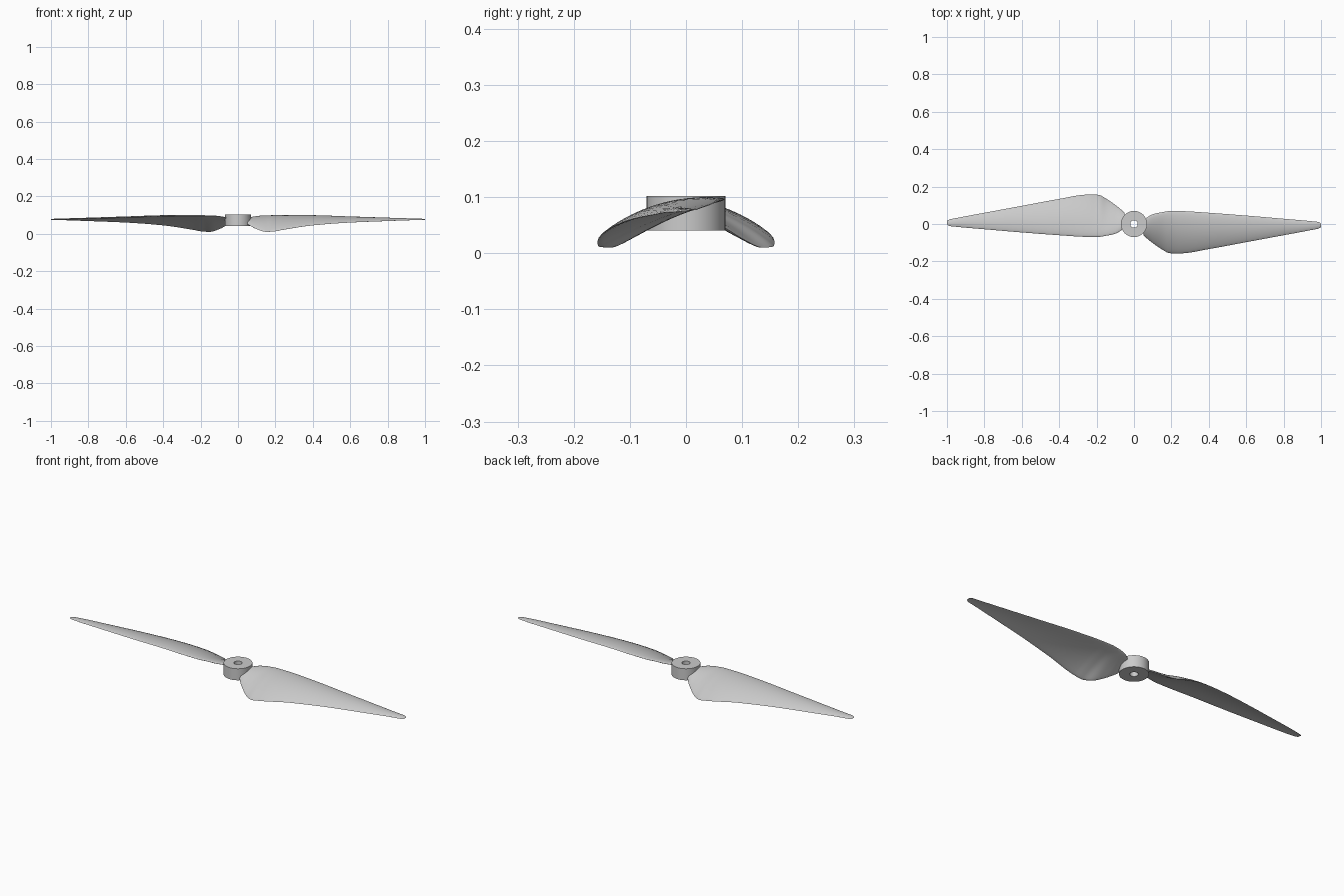
import bpy, bmesh, math

cube = bpy.data.objects.get("Cube")
if cube:
    bpy.data.objects.remove(cube)

grey = bpy.data.materials.new("light_grey")
grey.use_nodes = True
grey.diffuse_color = (0.6, 0.6, 0.6, 1)
grey.node_tree.nodes["Principled BSDF"].inputs["Base Color"].default_value = (0.6, 0.6, 0.6, 1)


def finish(name, bm, angle):
    bmesh.ops.recalc_face_normals(bm, faces=bm.faces)
    mesh = bpy.data.meshes.new(name)
    bm.to_mesh(mesh)
    bm.free()
    mesh.materials.append(grey)
    obj = bpy.data.objects.new(name, mesh)
    bpy.context.collection.objects.link(obj)
    bpy.ops.object.select_all(action="DESELECT")
    obj.select_set(True)
    bpy.context.view_layer.objects.active = obj
    bpy.ops.object.shade_smooth_by_angle(angle=math.radians(angle))
    return obj


def bridge(bm, a, b):
    n = len(a)
    for i in range(n):
        bm.faces.new((a[i], a[(i + 1) % n], b[(i + 1) % n], b[i]))


# Hub: a short ring with a shaft hole
def make_hub(radius=0.07, hole=0.02, low=0.04, high=0.102, sides=48):
    bm = bmesh.new()
    rings = []
    for r, z in ((hole, low), (radius, low), (radius, high), (hole, high)):
        rings.append([bm.verts.new((r * math.cos(math.tau * i / sides),
                                    r * math.sin(math.tau * i / sides), z))
                      for i in range(sides)])
    for k in range(4):
        bridge(bm, rings[k], rings[(k + 1) % 4])
    return finish("hub", bm, 30)


# Blade stations: x, front edge y, z, back edge y, z, thickness
STATIONS = [
    (0.05, -0.058, 0.052, 0.015, 0.08, 0.012),
    (0.07, -0.078, 0.040, 0.035, 0.087, 0.014),
    (0.10, -0.102, 0.025, 0.052, 0.092, 0.016),
    (0.15, -0.136, 0.010, 0.063, 0.096, 0.018),
    (0.19, -0.156, 0.012, 0.069, 0.096, 0.018),
    (0.24, -0.158, 0.021, 0.069, 0.096, 0.017),
    (0.40, -0.134, 0.045, 0.060, 0.094, 0.014),
    (0.60, -0.097, 0.060, 0.045, 0.087, 0.010),
    (0.80, -0.060, 0.068, 0.028, 0.081, 0.007),
    (0.96, -0.030, 0.073, 0.014, 0.077, 0.005),
    (0.985, -0.025, 0.073, 0.011, 0.077, 0.004),
    (1.0, -0.017, 0.074, 0.003, 0.076, 0.003),
]


def smooth_stations(steps=4):
    """Monotone cubic blend through the stations, using limited slopes."""
    xs = [s[0] for s in STATIONS]
    n = len(xs)

    def slope(k, i):
        if i in (0, n - 1):
            i0 = min(i, n - 2)
            return (STATIONS[i0 + 1][k] - STATIONS[i0][k]) / (xs[i0 + 1] - xs[i0])
        a = (STATIONS[i][k] - STATIONS[i - 1][k]) / (xs[i] - xs[i - 1])
        b = (STATIONS[i + 1][k] - STATIONS[i][k]) / (xs[i + 1] - xs[i])
        return 2 * a * b / (a + b) if a * b > 0 else 0

    for i in range(n - 1):
        h = xs[i + 1] - xs[i]
        for j in range(steps):
            t = j / steps
            row = [xs[i] + t * h]
            for k in range(1, 6):
                p, q = STATIONS[i][k], STATIONS[i + 1][k]
                row.append(p * (1 + 2 * t) * (1 - t) ** 2 + q * t * t * (3 - 2 * t)
                           + h * t * (1 - t) * (slope(k, i) * (1 - t) - slope(k, i + 1) * t))
            yield row
    yield STATIONS[-1]


# Blade: cambered oval sections lofted from root to tip
def make_blade(name, turn, points=28):
    bm = bmesh.new()
    rings = []
    for x, yf, zf, yb, zb, thick in smooth_stations():
        camber = 0.075 * (yb - yf)
        ring = []
        for i in range(points):
            a = math.tau * i / points
            u = (1 - math.cos(a)) / 2
            y = yf + u * (yb - yf)
            z = zf + u * (zb - zf) + 4 * camber * u * (1 - u) + thick / 2 * math.sin(a)
            ring.append(bm.verts.new((turn * x, turn * y, z)))
        rings.append(ring)
    for a, b in zip(rings, rings[1:]):
        bridge(bm, a, b)
    bm.faces.new(rings[0])
    bm.faces.new(rings[-1])
    return finish(name, bm, 50)


make_hub()
make_blade("left_blade", 1)
make_blade("right_blade", -1)
